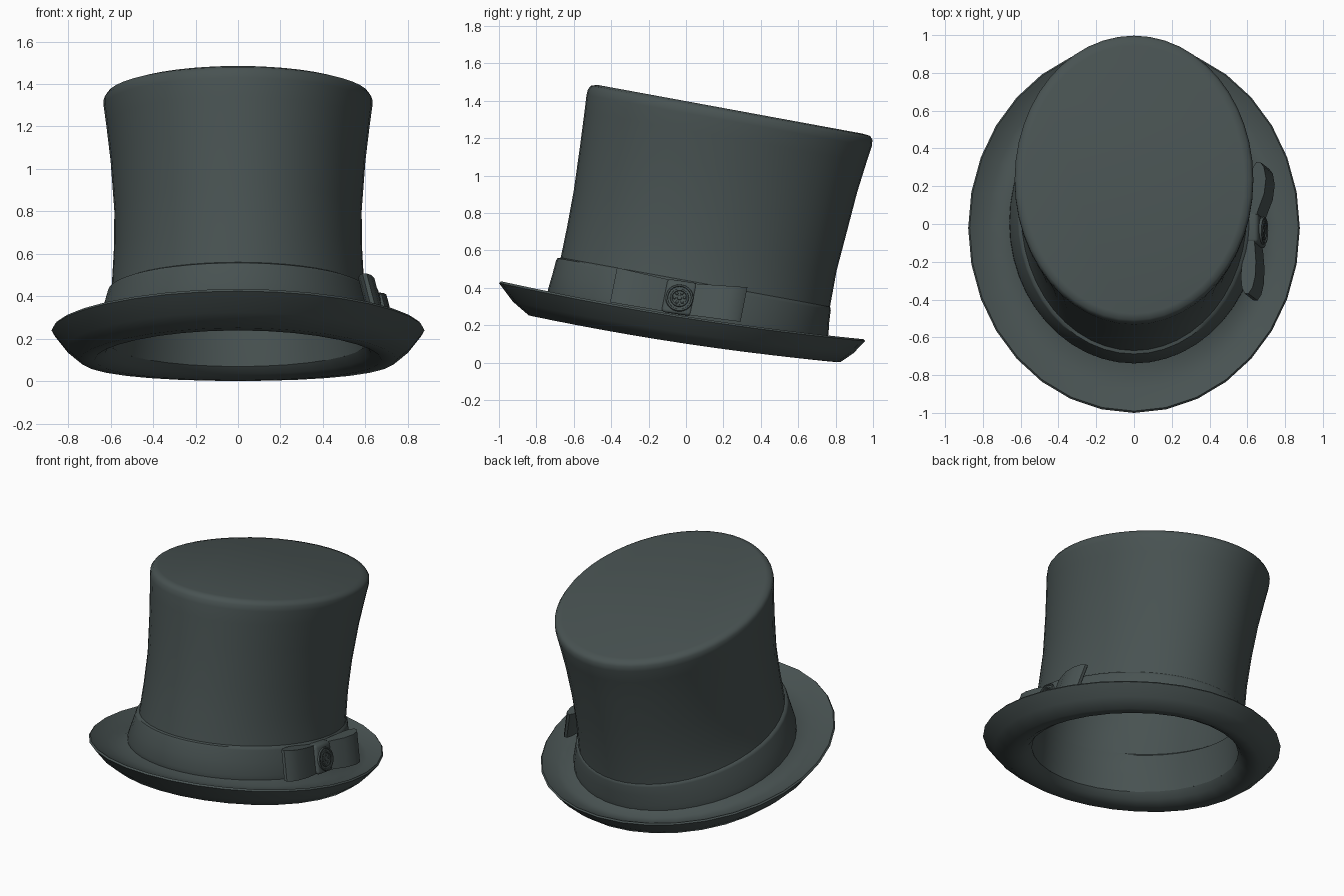
import bpy, bmesh, math
from mathutils import Matrix, Vector

if "Cube" in bpy.data.objects:
    bpy.data.objects.remove(bpy.data.objects["Cube"])

felt = bpy.data.materials.new("dark_slate_felt")
felt.diffuse_color = (0.065, 0.085, 0.084, 1)
felt.use_nodes = True
felt.node_tree.nodes["Principled BSDF"].inputs["Base Color"].default_value = felt.diffuse_color


def finish(bm, name, angle=35):
    bmesh.ops.recalc_face_normals(bm, faces=bm.faces[:])
    mesh = bpy.data.meshes.new(name)
    bm.to_mesh(mesh)
    bm.free()
    ob = bpy.data.objects.new(name, mesh)
    bpy.context.collection.objects.link(ob)
    mesh.materials.append(felt)
    bpy.ops.object.select_all(action='DESELECT')
    ob.select_set(True)
    bpy.context.view_layer.objects.active = ob
    bpy.ops.object.shade_smooth_by_angle(angle=math.radians(angle))
    return ob


def loft(name, rings, sides=32, cap_end=False, closed=False, angle=35):
    """Skin tilted ellipses: front y, front z, back y, back z, half width, side sag."""
    bm = bmesh.new()
    loops = []
    for fy, fz, by, bz, rx, sag in rings:
        loop = []
        for i in range(sides):
            a = 2 * math.pi * i / sides
            t = (1 - math.cos(a)) / 2
            loop.append(bm.verts.new((rx * math.sin(a), fy + (by - fy) * t,
                                      fz + (bz - fz) * t + sag * math.sin(a) ** 2)))
        loops.append(loop)
    pairs = list(zip(loops, loops[1:]))
    if closed:
        pairs.append((loops[-1], loops[0]))
    for lo, hi in pairs:
        for i in range(sides):
            j = (i + 1) % sides
            bm.faces.new((lo[i], lo[j], hi[j], hi[i]))
    if cap_end:
        bm.faces.new(loops[-1])
    return finish(bm, name, angle)


# Upturned brim with a rounded underside
loft("brim", [
    (-.68, .285, .70, .07, .60, 0),
    (-.715, .255, .725, .035, .625, -.01),
    (-.77, .24, .775, .005, .675, -.02),
    (-.84, .252, .825, .002, .745, -.025),
    (-.925, .325, .895, .05, .815, -.028),
    (-1.0, .425, .957, .115, .878, -.03),
    (-.99, .435, .95, .125, .87, -.03),
    (-.965, .42, .93, .118, .85, -.03),
    (-.88, .375, .86, .09, .77, -.025),
    (-.80, .355, .80, .09, .70, -.015),
    (-.73, .36, .75, .125, .65, 0),
], angle=50)

# Flared crown
loft("crown", [
    (-.715, .37, .745, .14, .64, 0),
    (-.69, .46, .755, .22, .615, 0),
    (-.668, .57, .772, .31, .595, 0),
    (-.635, .73, .805, .49, .585, 0),
    (-.60, .92, .855, .68, .582, 0),
    (-.565, 1.17, .915, .91, .60, 0),
    (-.543, 1.34, .965, 1.07, .62, 0),
    (-.532, 1.43, .993, 1.155, .632, 0),
    (-.524, 1.462, .997, 1.19, .632, 0),
    (-.508, 1.48, .985, 1.212, .618, 0),
    (-.475, 1.485, .945, 1.224, .585, 0),
], sides=48, cap_end=True, angle=60)

# Hollow inside: sweatband, small step, wall and ceiling
loft("lining", [
    (-.68, .285, .70, .07, .60, 0),
    (-.668, .40, .715, .17, .59, 0),
    (-.650, .53, .735, .28, .570, 0),
    (-.652, .54, .750, .285, .582, 0),
    (-.61, .73, .785, .49, .565, 0),
    (-.575, .92, .83, .68, .562, 0),
    (-.54, 1.17, .89, .91, .58, 0),
    (-.51, 1.44, .965, 1.18, .605, 0),
], sides=48, cap_end=True)

# Ribbon around the base of the crown
loft("hat_band", [
    (-.735, .36, .755, .12, .66, 0),
    (-.738, .39, .762, .155, .658, 0),
    (-.715, .47, .766, .22, .636, 0),
    (-.695, .545, .774, .28, .617, 0),
    (-.688, .558, .772, .295, .611, 0),
    (-.665, .562, .765, .303, .592, 0),
], sides=48, angle=50)


def bow_point(s, x, h):
    """Lean the bow with the band: s along, x outward, h up."""
    return Vector((x - .26 * h, -.035 + s + .2 * h,
                   .345 - .15 * s + .05 * abs(s) + h))


# Two teardrop loops: distance along, centre x, half thickness
loop_shapes = {
    "back_bow_loop": [(.04, .648, .012), (.10, .658, .024), (.18, .674, .038),
                      (.26, .683, .039), (.32, .683, .028), (.345, .682, .010)],
    "front_bow_loop": [(-.04, .642, .012), (-.10, .638, .024), (-.18, .632, .036),
                       (-.26, .627, .038), (-.32, .623, .028), (-.352, .620, .010)],
}
for name, shape in loop_shapes.items():
    outline = [(s, c + w) for s, c, w in shape] + [(s, c - w) for s, c, w in reversed(shape)]
    bm = bmesh.new()
    low, high = [[bm.verts.new(bow_point(s, x, sign * (.082 + .03 * abs(s))))
                  for s, x in outline] for sign in (-1, 1)]
    bm.faces.new(low)
    bm.faces.new(high)
    for i in range(len(low)):
        j = (i + 1) % len(low)
        bm.faces.new((low[i], low[j], high[j], high[i]))
    finish(bm, name, 45)

# Rounded knot wrapped round the middle
bm = bmesh.new()
bmesh.ops.create_cube(bm, size=1)
bmesh.ops.scale(bm, vec=(.085, .16, .176), verts=bm.verts[:])
bmesh.ops.bevel(bm, geom=bm.edges[:], offset=.018, segments=3, profile=.5, affect='EDGES')
for v in bm.verts:
    v.co = bow_point(v.co.y, .642 + v.co.x - 1.5 * v.co.y ** 2, v.co.z)
finish(bm, "bow_knot", 50)

# Round button: raised rings, small petals and a centre stud
outward = Vector((1, 0, .26)).normalized()
frame = Matrix.Translation((.683, -.035, .345)) @ outward.to_track_quat('Z', 'Y').to_matrix().to_4x4()


def button_part(name, profile, sides=24, offset=(0, 0, 0)):
    bm = bmesh.new()
    verts = [bm.verts.new((r, 0, h)) for r, h in profile]
    edges = [bm.edges.new(p) for p in zip(verts, verts[1:])]
    bmesh.ops.spin(bm, geom=verts + edges, cent=(0, 0, 0), axis=(0, 0, 1),
                   angle=2 * math.pi, steps=sides, use_merge=True)
    bmesh.ops.remove_doubles(bm, verts=bm.verts[:], dist=1e-5)
    bm.transform(frame @ Matrix.Translation(offset))
    finish(bm, name, 50)


button_part("button_disc", [(.072, -.012), (.072, .004), (0, .004)])
for name, r in (("button_outer_ring", .068), ("button_inner_ring", .044)):
    button_part(name, [(r + .007, .002), (r + .004, .010), (r - .004, .010), (r - .007, .002)])
button_part("button_stud", [(.014, .002), (.011, .009), (0, .011)], 12)
for i in range(6):
    a = i * math.pi / 3
    button_part(f"button_petal_{i + 1}", [(.009, .002), (.006, .008), (0, .009)], 8,
                (.027 * math.cos(a), .027 * math.sin(a), 0))
